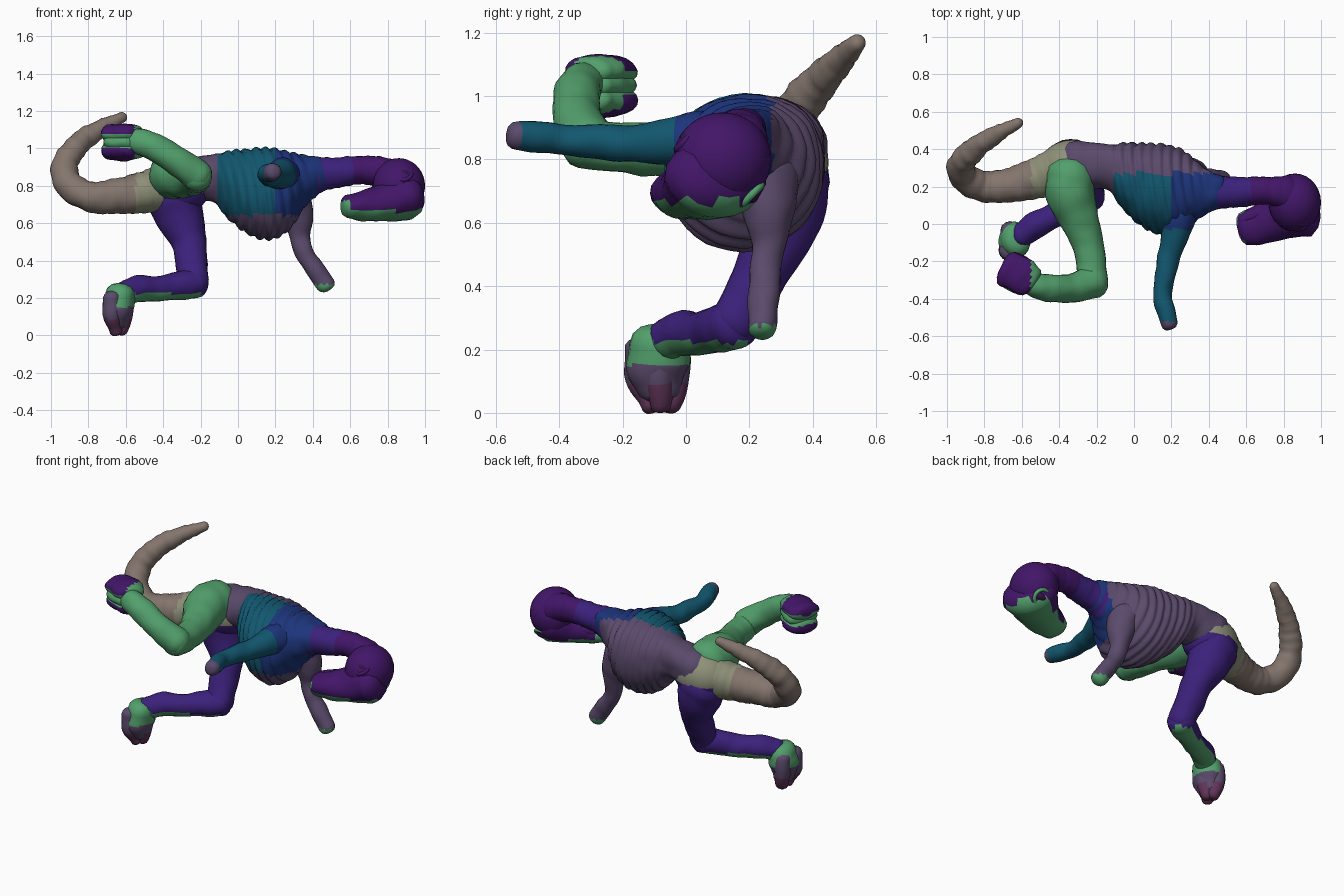
import bpy, bmesh, math
from mathutils import Vector, noise

MATS = {}
COLOURS = {
    "tan": (0.23, 0.18, 0.155), "sand": (0.27, 0.28, 0.19), "green": (0.085, 0.35, 0.15),
    "violet": (0.045, 0.015, 0.20), "plum": (0.055, 0.008, 0.14), "mauve": (0.105, 0.07, 0.15),
    "blue": (0.006, 0.095, 0.16), "navy": (0.012, 0.035, 0.20), "wine": (0.12, 0.035, 0.10),
    "dark": (0.03, 0.008, 0.06)}


def mat(name):
    if name not in MATS:
        m = bpy.data.materials.new(name)
        m.diffuse_color = (*COLOURS[name], 1)
        MATS[name] = m
    return MATS[name]


def finish(name, bm, colours, pick=None):
    bmesh.ops.recalc_face_normals(bm, faces=bm.faces)
    for f in bm.faces:
        f.smooth = True
        if pick:
            f.material_index = pick(f.calc_center_median())
    me = bpy.data.meshes.new(name)
    bm.to_mesh(me)
    bm.free()
    for c in colours:
        me.materials.append(mat(c))
    ob = bpy.data.objects.new(name, me)
    bpy.context.collection.objects.link(ob)
    return ob


def spline(pts, steps):
    """Catmull-Rom resampling of (x, y, z, radius) points."""
    P = [Vector(p) for p in pts]
    P = [2 * P[0] - P[1]] + P + [2 * P[-1] - P[-2]]
    out = []
    for i in range(1, len(P) - 2):
        a, b, c, d = P[i - 1:i + 3]
        for s in range(steps):
            t = s / steps
            out.append(0.5 * (2 * b + (c - a) * t + (2 * a - 5 * b + 4 * c - d) * t * t
                              + (3 * b - a - 3 * c + d) * t ** 3))
    return out + [P[-2]]


def tube(name, pts, colours, pick=None, up=(0, 0, 1), wide=1.0, tall=1.0,
         steps=6, sides=20, shape=None, rough=0.007, axis=None):
    """Organic limb: rings along a spline with rounded ends."""
    up = Vector(up)
    S = spline(pts, steps)
    C = [Vector(p[:3]) for p in S]
    R = [p[3] for p in S]
    T = [Vector(axis) if axis else (C[min(i + 1, len(C) - 1)] - C[max(i - 1, 0)]).normalized()
         for i in range(len(C))]
    rings = list(zip(C, R, T))
    caps = [(0.35, 0.93), (0.62, 0.7), (0.74, 0.38)]
    flat = min(wide, tall)
    head = [(C[0] - T[0] * R[0] * o * flat, R[0] * s, T[0]) for o, s in reversed(caps)]
    tail = [(C[-1] + T[-1] * R[-1] * o * flat, R[-1] * s, T[-1]) for o, s in caps]
    bm = bmesh.new()
    prev = first = None
    for c, r, t in head + rings + tail:
        side = t.cross(up).normalized()
        nrm = side.cross(t).normalized()
        ring = []
        for k in range(sides):
            a = math.tau * k / sides
            d = side * math.cos(a) * wide + nrm * math.sin(a) * tall
            p = c + d * (r + (shape(c, a) if shape else 0))
            ring.append(bm.verts.new(p + d * noise.noise(p * 14) * rough))
        if prev:
            for k in range(sides):
                j = (k + 1) % sides
                bm.faces.new((prev[k], prev[j], ring[j], ring[k]))
        else:
            first = ring
        prev = ring
    bm.faces.new(first)
    bm.faces.new(prev)
    return finish(name, bm, colours, pick)


def ball(name, loc, size, colours, pick=None):
    bm = bmesh.new()
    bmesh.ops.create_uvsphere(bm, u_segments=28, v_segments=18, radius=1)
    for v in bm.verts:
        v.co = Vector(a * b for a, b in zip(v.co, size)) + Vector(loc)
    return finish(name, bm, colours, pick)


# Torso with slanted rib grooves; the back points towards +y +z
def ribs(c, a):
    fade = max(0, min(1, (c.x + 0.14) / 0.1)) * max(0, min(1, (0.40 - c.x) / 0.1))
    wave = abs(math.sin(math.pi * (c.x + 0.05 * math.sin(a)) / 0.052))
    spine = 0.018 * max(0, math.sin(a)) ** 8
    return fade * (0.016 * wave - 0.009) + spine


def torso_pick(c):
    if c.y > 0.27 or c.z < 0.64 or c.x < -0.11:
        return 0
    return 2 if c.x > 0.2 else 1


tube("ribbed_torso",
     [(-0.30, 0.31, 0.81, 0.135), (-0.15, 0.305, 0.84, 0.12), (-0.06, 0.255, 0.805, 0.175),
      (0.05, 0.205, 0.77, 0.225), (0.17, 0.18, 0.757, 0.242), (0.27, 0.175, 0.77, 0.21),
      (0.35, 0.175, 0.82, 0.145), (0.43, 0.17, 0.86, 0.095)],
     ["mauve", "blue", "navy"], torso_pick, up=(0, 1, 1), steps=12, sides=40, shape=ribs,
     axis=(1, 0, 0))

# Hips and tail
ball("hips", (-0.33, 0.30, 0.79), (0.18, 0.15, 0.15), ["sand", "violet"],
     lambda c: int(c.z < 0.76))
tube("tail",
     [(-0.36, 0.31, 0.80, 0.13), (-0.50, 0.25, 0.765, 0.112), (-0.65, 0.21, 0.745, 0.095),
      (-0.80, 0.20, 0.745, 0.083), (-0.905, 0.25, 0.81, 0.077), (-0.925, 0.32, 0.91, 0.070),
      (-0.865, 0.39, 1.01, 0.062), (-0.76, 0.465, 1.09, 0.051), (-0.615, 0.543, 1.168, 0.027)],
     ["tan", "sand"], lambda c: int(c.x > -0.55), up=(0.3, -0.9, 0.5), steps=8,
     shape=lambda c, a: 0.002 * math.sin(c.x * 110 + c.z * 60))

# Neck
tube("neck",
     [(0.33, 0.18, 0.83, 0.13), (0.43, 0.17, 0.86, 0.095), (0.55, 0.17, 0.875, 0.08),
      (0.67, 0.18, 0.885, 0.075), (0.78, 0.17, 0.87, 0.085), (0.86, 0.15, 0.83, 0.10)],
     ["navy", "violet", "plum"], lambda c: 0 if c.x < 0.42 else 1 if c.x < 0.62 else 2,
     shape=lambda c, a: 0.002 * math.sin(c.x * 120))

# Head, tucked back under the neck, with an eye on each flank
ball("skull", (0.86, 0.115, 0.80), (0.14, 0.155, 0.148), ["plum"])
tube("snout", [(0.87, 0.09, 0.742, 0.142), (0.78, 0.045, 0.71, 0.112),
               (0.69, 0.0, 0.695, 0.092), (0.605, -0.022, 0.692, 0.074)],
     ["plum", "green"], lambda c: int(c.z < 0.665 or (c.x < 0.6 and c.z < 0.72)),
     wide=1.2, tall=0.93)
tube("mouth_ridge", [(0.72, 0.08, 0.72, 0.05), (0.64, 0.045, 0.72, 0.045),
                     (0.585, 0.02, 0.715, 0.035)], ["plum"], sides=12)
for label, s in (("left", 1), ("right", -1)):
    at = Vector((0.88, 0.105, 0.775)) + Vector((0, -0.7, 0.62)) * s * 0.143
    bpy.ops.mesh.primitive_torus_add(location=at, rotation=(math.pi / 4, 0, 0),
                                     major_radius=0.046, minor_radius=0.012,
                                     major_segments=20, minor_segments=8)
    rim = bpy.context.object
    rim.name = label + "_eye_rim"
    rim.data.materials.append(mat("plum" if s > 0 else "green"))
    bpy.ops.object.shade_smooth()
    ball(label + "_eye_socket", at, (0.04, 0.025, 0.025), ["dark"])

# Arms
tube("left_arm",
     [(0.24, 0.09, 0.85, 0.10), (0.235, 0.0, 0.86, 0.085), (0.20, -0.12, 0.85, 0.064),
      (0.17, -0.25, 0.852, 0.056), (0.155, -0.37, 0.86, 0.05), (0.165, -0.45, 0.87, 0.05),
      (0.19, -0.53, 0.875, 0.046)],
     ["navy", "blue", "mauve"], lambda c: 0 if c.y > -0.03 else 1 if c.y > -0.52 else 2)
tube("right_arm",
     [(0.28, 0.25, 0.74, 0.11), (0.32, 0.26, 0.64, 0.085), (0.33, 0.26, 0.53, 0.056),
      (0.355, 0.25, 0.44, 0.05), (0.41, 0.245, 0.36, 0.05), (0.47, 0.24, 0.272, 0.047)],
     ["mauve", "green"], lambda c: int(c.z < 0.275), up=(0, 1, 0))

# Lower (right) leg
tube("right_thigh",
     [(-0.34, 0.31, 0.73, 0.145), (-0.31, 0.305, 0.63, 0.13), (-0.262, 0.265, 0.50, 0.095),
      (-0.25, 0.21, 0.39, 0.085), (-0.235, 0.155, 0.29, 0.08)], ["violet"], up=(1, 0, 0))
tube("right_shin",
     [(-0.235, 0.15, 0.28, 0.083), (-0.32, 0.10, 0.265, 0.075), (-0.42, 0.05, 0.25, 0.066),
      (-0.53, -0.01, 0.25, 0.07), (-0.60, -0.06, 0.23, 0.065)],
     ["violet", "green"], lambda c: int(c.z < 0.225))
# Upper (left) leg
tube("left_thigh",
     [(-0.34, 0.26, 0.86, 0.13), (-0.34, 0.16, 0.86, 0.13), (-0.29, 0.02, 0.84, 0.105),
      (-0.245, -0.12, 0.835, 0.085), (-0.225, -0.25, 0.84, 0.08), (-0.22, -0.32, 0.855, 0.085)],
     ["green"])
tube("left_shin",
     [(-0.22, -0.31, 0.855, 0.087), (-0.31, -0.34, 0.92, 0.078), (-0.41, -0.345, 0.985, 0.074),
      (-0.50, -0.335, 1.03, 0.07), (-0.58, -0.30, 1.04, 0.065)], ["green"], up=(0, 1, 0))

# Feet: a pad and blunt toes each
tube("right_foot_pad", [(-0.63, -0.085, 0.215, 0.085), (-0.64, -0.09, 0.15, 0.088),
                        (-0.645, -0.085, 0.08, 0.065)],
     ["green", "mauve"], lambda c: int(c.z < 0.15), up=(0, 1, 0), wide=0.95, tall=1.12)
for i, (dx, dy) in enumerate(((-0.03, -0.055), (-0.02, 0.05), (0.035, 0.0))):
    tube(f"right_toe_{i + 1}",
         [(-0.64 + dx, -0.09 + dy, 0.20, 0.05), (-0.645 + dx, -0.085 + dy, 0.11, 0.048),
          (-0.64 + dx * 0.4, -0.08 + dy * 0.55, 0.028, 0.036)],
         ["wine", "mauve"], lambda c: int(c.z > 0.09), up=(0, 1, 0), sides=12)
for i, (z, end) in enumerate(((1.078, 0.0), (1.033, 0.012), (0.988, 0.0))):
    tube(("left_toe_upper", "left_foot_pad", "left_toe_lower")[i],
         [(-0.56, -0.305, z, 0.048), (-0.61, -0.27, z, 0.055),
          (-0.674 + end, -0.238 - end / 2, z, 0.052)],
         ["plum", "green"], lambda c: int(1.005 < c.z < 1.075 or c.x > -0.55), wide=1.85)
